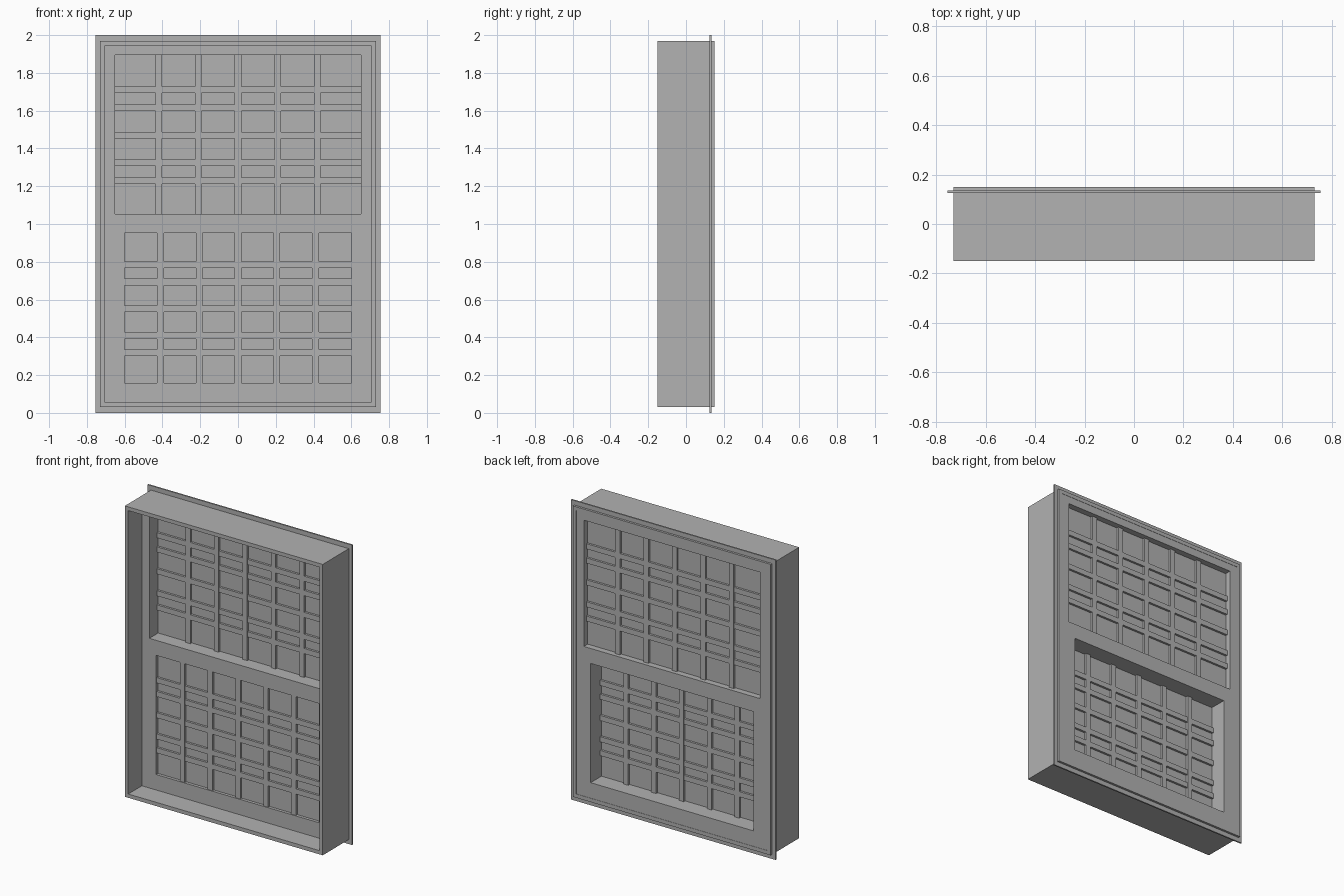
import bpy, bmesh

if "Cube" in bpy.data.objects:
    bpy.data.objects.remove(bpy.data.objects["Cube"])

grey = bpy.data.materials.new("light_grey")
grey.diffuse_color = (0.445, 0.445, 0.445, 1)
grey.use_nodes = True
grey.node_tree.nodes["Principled BSDF"].inputs["Base Color"].default_value = grey.diffuse_color


def finish(bm, name):
    bmesh.ops.recalc_face_normals(bm, faces=bm.faces)
    mesh = bpy.data.meshes.new(name)
    bm.to_mesh(mesh)
    bm.free()
    mesh.materials.append(grey)
    obj = bpy.data.objects.new(name, mesh)
    bpy.context.collection.objects.link(obj)
    return obj


def box(name, x0, x1, y0, y1, z0, z1):
    bm = bmesh.new()
    bmesh.ops.create_cube(bm, size=1)
    for v in bm.verts:
        v.co.x = x1 if v.co.x > 0 else x0
        v.co.y = y1 if v.co.y > 0 else y0
        v.co.z = z1 if v.co.z > 0 else z0
    return finish(bm, name)


def ring(name, outer, inner, y0, y1):
    """Rectangular frame; outer and inner are (half width, bottom, top)."""
    bm = bmesh.new()
    loops = []
    for w, b, t in (outer, inner):
        for y in (y0, y1):
            loops.append([bm.verts.new((x, y, z))
                          for x, z in ((-w, b), (w, b), (w, t), (-w, t))])
    of, ob, inf, inb = loops
    for a, b in ((of, ob), (ob, inb), (inb, inf), (inf, of)):
        for i in range(4):
            j = (i + 1) % 4
            bm.faces.new((a[i], a[j], b[j], b[i]))
    return finish(bm, name)


# Outer casing and nailing flange
ring("casing", (0.73, 0.03, 1.97), (0.705, 0.055, 1.945), -0.15, 0.15)
ring("nailing_flange", (0.755, 0.0, 2.0), (0.73, 0.03, 1.97), 0.125, 0.135)

# Sash surrounds, meeting at the middle rail
FRONT, BACK, MID = -0.006, 0.148, 1.0
ring("upper_sash", (0.705, MID, 1.945), (0.65, 1.053, 1.895), FRONT, BACK)
ring("lower_sash", (0.705, 0.055, MID), (0.60, 0.158, 0.953), FRONT, BACK)


# Glass with a lattice of glazing bars on both faces
def glazing(name, w, b, t, yc, step, row_scale):
    box(name + "_glass", -w, w, yc - 0.010, yc + 0.010, b, t)
    d, h = 0.025, 0.0175
    for i in range(-2, 3):
        x = i * step
        box(name + "_upright_bar", x - h, x + h, yc - d, yc + d, b, t)
    for off in (-0.241, -0.146, 0, 0.146, 0.241):
        z = (b + t) / 2 - 0.004 + off * row_scale
        # slightly thinner so crossings do not overlap exactly
        box(name + "_cross_bar", -w, w, yc - d + 0.0005, yc + d - 0.0005, z - h, z + h)


glazing("upper", 0.65, 1.053, 1.895, 0.097, 0.21, 1.0)
glazing("lower", 0.60, 0.158, 0.953, 0.024, 0.205, 0.97)
